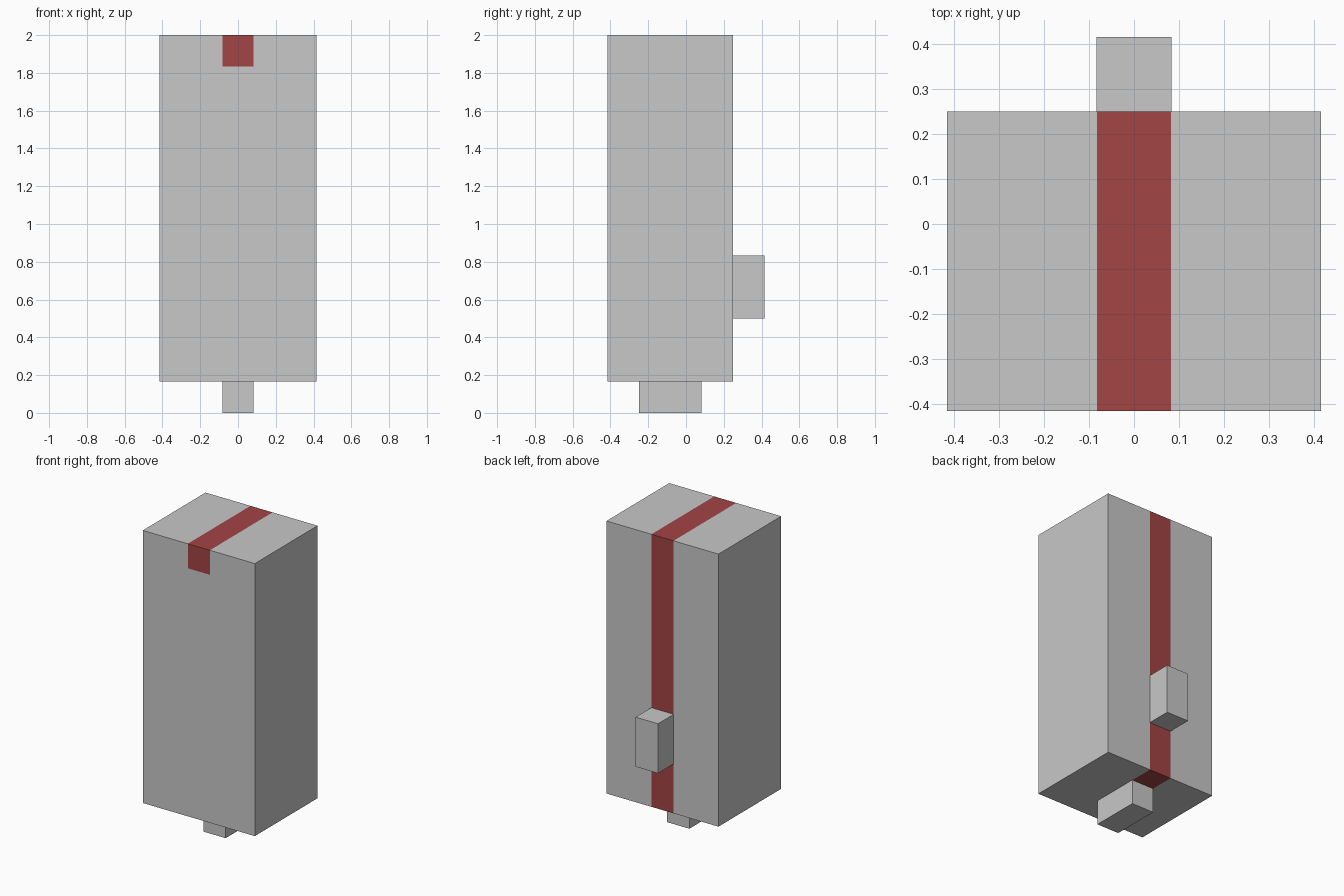
import bpy, bmesh
from mathutils import Vector

if "Cube" in bpy.data.objects:
    bpy.data.objects.remove(bpy.data.objects["Cube"])

U = 1 / 6            # the model sits on a grid of sixths
STRIPE = 0.082       # half width of the painted stripe
STRIPE_END = 1.835   # height where the stripe ends on the front


def material(name, rgb):
    m = bpy.data.materials.new(name)
    m.diffuse_color = (*rgb, 1)
    m.use_nodes = True
    m.node_tree.nodes["Principled BSDF"].inputs["Base Color"].default_value = m.diffuse_color
    return m


grey = material("light_grey", (0.578, 0.578, 0.578))
red = material("dull_red", (0.366, 0.058, 0.058))


def box(name, lo, hi, cuts=(), is_red=None):
    """Box between two corners, sliced by planes, with faces painted by a rule."""
    lo, hi = Vector(lo), Vector(hi)
    bm = bmesh.new()
    bmesh.ops.create_cube(bm, size=1)
    bmesh.ops.scale(bm, vec=hi - lo, verts=bm.verts)
    bmesh.ops.translate(bm, vec=(lo + hi) / 2, verts=bm.verts)
    for co, no in cuts:
        bmesh.ops.bisect_plane(bm, geom=bm.verts[:] + bm.edges[:] + bm.faces[:],
                               plane_co=co, plane_no=no)
    bm.normal_update()
    if is_red:
        for f in bm.faces:
            f.material_index = int(is_red(f.calc_center_median(), f.normal))
    me = bpy.data.meshes.new(name)
    bm.to_mesh(me)
    bm.free()
    me.materials.append(grey)
    if is_red:
        me.materials.append(red)
    ob = bpy.data.objects.new(name, me)
    bpy.context.collection.objects.link(ob)
    return ob


# Stripe runs down the front tip, over the top, down the back and under to the foot
def on_stripe(c, n):
    if abs(c.x) > STRIPE:
        return False
    if n.y < -0.5:
        return c.z > STRIPE_END
    if n.z < -0.5:
        return c.y > 0.5 * U
    return True


# Main body with the painted stripe
box("body", (-2.5 * U, -2.5 * U, U), (2.5 * U, 1.5 * U, 2),
    cuts=[((STRIPE, 0, 0), (1, 0, 0)), ((-STRIPE, 0, 0), (1, 0, 0)),
          ((0, 0, STRIPE_END), (0, 0, 1)), ((0, 0.5 * U, 0), (0, 1, 0))],
    is_red=on_stripe)

# Block on the back
box("back_block", (-0.5 * U, 1.5 * U, 3 * U), (0.5 * U, 2.5 * U, 5 * U))

# Foot under the body
box("foot", (-0.5 * U, -1.5 * U, 0), (0.5 * U, 0.5 * U, U))
